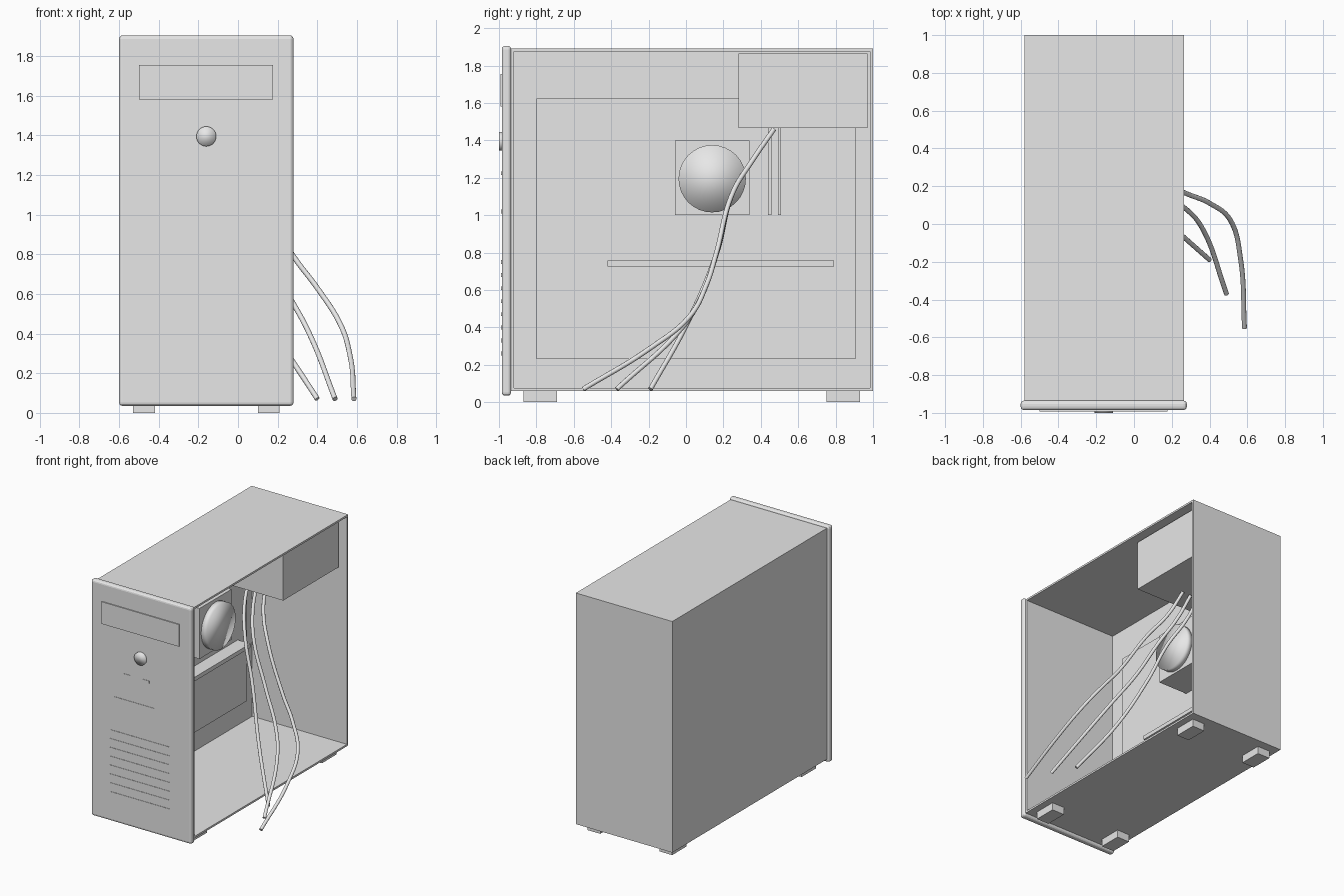
import bpy, bmesh, math
from mathutils import Matrix

default = bpy.data.objects.get("Cube")
if default:
    bpy.data.objects.remove(default, do_unlink=True)

GREY = (0.8, 0.8, 0.8, 1.0)
grey = bpy.data.materials.new("plain_grey")
grey.use_nodes = True
grey.diffuse_color = GREY
grey.node_tree.nodes["Principled BSDF"].inputs["Base Color"].default_value = GREY


def finish(name, bm):
    mesh = bpy.data.meshes.new(name)
    bm.to_mesh(mesh)
    bm.free()
    mesh.materials.append(grey)
    obj = bpy.data.objects.new(name, mesh)
    bpy.context.collection.objects.link(obj)
    return obj


def box(name, x, y, z):
    """Box from (min, max) pairs on each axis."""
    bm = bmesh.new()
    bmesh.ops.create_cube(bm, size=1)
    for v in bm.verts:
        v.co = [p[0] if c < 0 else p[1] for c, p in zip(v.co, (x, y, z))]
    return finish(name, bm)


def disc(name, center, radius, depth, axis):
    """Short round cylinder with soft shading, turned to the given axis."""
    bm = bmesh.new()
    bmesh.ops.create_cone(bm, cap_ends=True, segments=32,
                          radius1=radius, radius2=radius, depth=depth)
    turn = Matrix.Rotation(math.pi / 2, 4, "Y" if axis == "X" else "X")
    bmesh.ops.transform(bm, matrix=Matrix.Translation(center) @ turn, verts=bm.verts)
    for f in bm.faces:
        f.smooth = True
    return finish(name, bm)


def cable(name, points):
    """Round cable through the points."""
    curve = bpy.data.curves.new(name, "CURVE")
    curve.dimensions = "3D"
    curve.bevel_depth = 0.013
    curve.bevel_resolution = 3
    curve.use_fill_caps = True
    spline = curve.splines.new("BEZIER")
    spline.bezier_points.add(len(points) - 1)
    for bp, co in zip(spline.bezier_points, points):
        bp.co = co
        bp.handle_left_type = bp.handle_right_type = "AUTO"
    curve.materials.append(grey)
    obj = bpy.data.objects.new(name, curve)
    bpy.context.collection.objects.link(obj)
    return obj


# Case shell, open on its left side
case = box("case_shell", (-0.58, 0.265), (-0.935, 1.0), (0.06, 1.89))
bm = bmesh.new()
bm.from_mesh(case.data)
bm.normal_update()
bmesh.ops.delete(bm, geom=[f for f in bm.faces if f.normal.x > 0.9], context="FACES")
bm.to_mesh(case.data)
bm.free()
walls = case.modifiers.new("walls", "SOLIDIFY")
walls.thickness = 0.015
walls.offset = -1
walls.use_even_offset = True

# Front panel with rounded edges
panel = box("front_panel", (-0.6, 0.28), (-0.985, -0.935), (0.035, 1.905))
rounding = panel.modifiers.new("rounding", "BEVEL")
rounding.width = 0.018
rounding.segments = 3

# Drive bay, button, lights and vents on the panel
box("drive_bay", (-0.5, 0.177), (-0.993, -0.98), (1.58, 1.755))
disc("power_button", (-0.16, -0.988, 1.395), 0.05, 0.024, "Y")
for i, x in enumerate((-0.285, -0.117)):
    box(f"indicator_light_{i + 1}", (x - 0.03, x + 0.03), (-0.988, -0.98), (1.215, 1.235))
box("port_slot", (-0.4, -0.045), (-0.988, -0.98), (1.01, 1.03))
for i in range(8):
    z = 0.75 - 0.07 * i
    box(f"vent_{i + 1}", (-0.43, 0.09), (-0.988, -0.98), (z - 0.01, z + 0.01))

# Feet
for i, x in enumerate((-0.475, 0.155)):
    for j, y in enumerate((-0.78, 0.84)):
        box(f"foot_{i}_{j}", (x - 0.055, x + 0.055), (y - 0.09, y + 0.09), (0, 0.065))

# Inner components
box("motherboard", (-0.57, -0.555), (-0.8, 0.905), (0.23, 1.625))
box("power_supply", (-0.55, 0.2), (0.28, 0.97), (1.465, 1.865))
box("cooler_block", (-0.56, -0.295), (-0.06, 0.34), (1.0, 1.4))
disc("cooler_fan", (-0.275, 0.14, 1.195), 0.18, 0.06, "X")
box("expansion_card", (-0.56, -0.445), (-0.42, 0.79), (0.725, 0.757))
for i, y in enumerate((0.447, 0.5)):
    box(f"memory_stick_{i + 1}", (-0.56, -0.48), (y - 0.009, y + 0.009), (1.0, 1.5))

# Loose cables hanging out of the open side
cables = [
    cable("cable_long", [(-0.08, 0.47, 1.46), (-0.03, 0.36, 1.3), (0.085, 0.25, 1.12),
                         (0.28, 0.16, 0.79), (0.4, 0.11, 0.63), (0.51, 0.02, 0.46),
                         (0.565, -0.19, 0.29), (0.585, -0.55, 0.07)]),
    cable("cable_middle", [(-0.155, 0.47, 1.46), (-0.12, 0.36, 1.3), (-0.04, 0.25, 1.12),
                           (0.125, 0.165, 0.8), (0.28, 0.075, 0.55), (0.36, -0.02, 0.4),
                           (0.49, -0.37, 0.07)]),
    cable("cable_short", [(-0.23, 0.47, 1.46), (-0.195, 0.36, 1.3), (-0.115, 0.25, 1.12),
                          (0.01, 0.165, 0.8), (0.175, 0.01, 0.43), (0.4, -0.19, 0.07)]),
]
bpy.ops.object.select_all(action="DESELECT")
for c in cables:
    c.select_set(True)
bpy.context.view_layer.objects.active = cables[0]
bpy.ops.object.convert(target="MESH")
